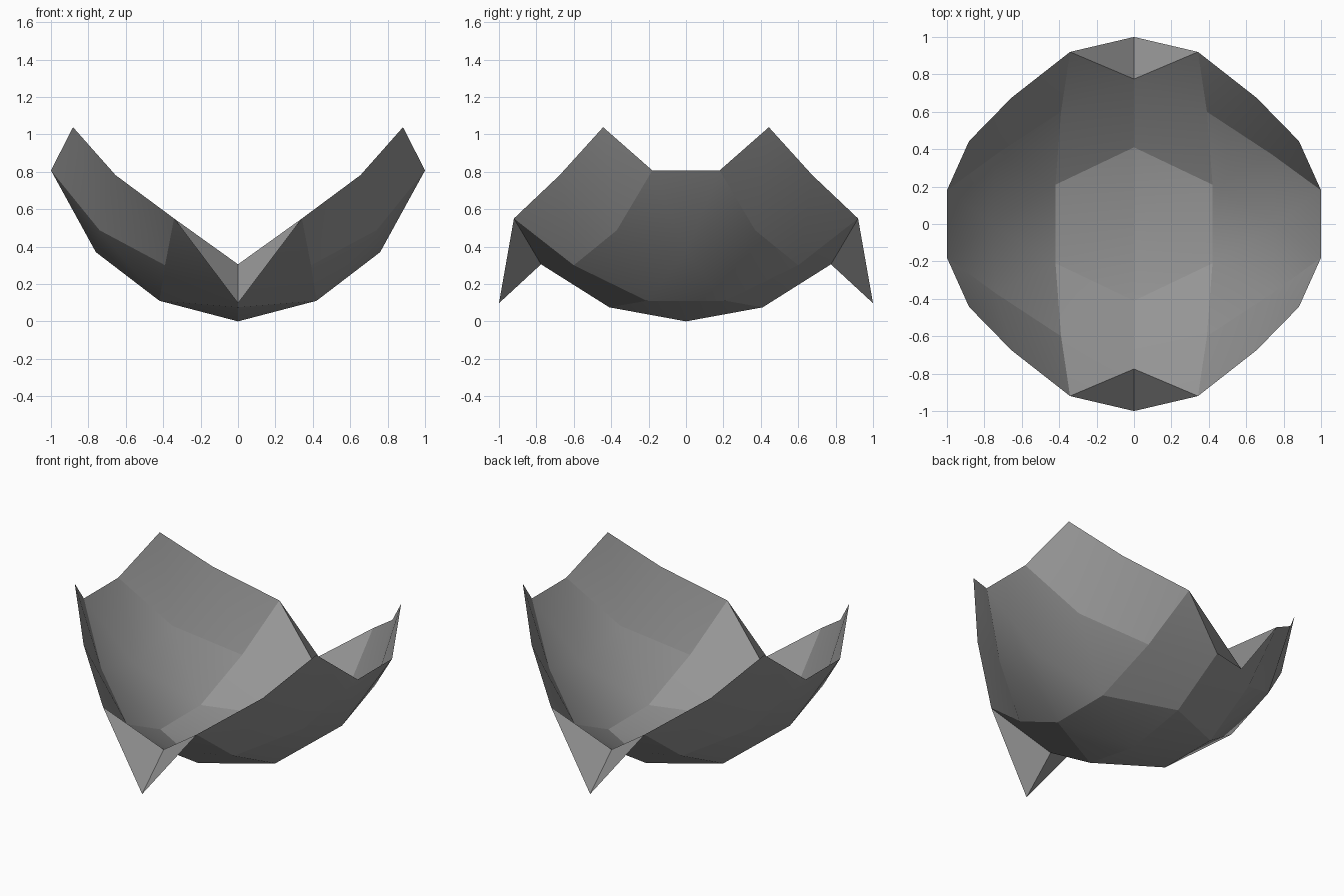
import bpy
import bmesh
import math

default = bpy.data.objects.get("Cube")
if default:
    bpy.data.objects.remove(default, do_unlink=True)

# One quarter of the faceted bowl; the rest is mirrored across x and y
POINTS = {
    "base": (0, 0, 0),
    "low_end": (0, 0.41, 0.075),
    "low_side": (0.42, 0.21, 0.11),
    "mid_end": (0.39, 0.60, 0.30),
    "mid_corner": (0.74, 0.37, 0.487),
    "mid_side": (0.76, 0, 0.37),
    "notch": (0, 0.775, 0.305),
    "rim_end": (0.342, 0.92, 0.55),
    "rim_corner": (0.655, 0.675, 0.782),
    "peak": (0.882, 0.443, 1.038),
    "rim_side": (1.0, 0.18, 0.807),
    "flap_tip": (0, 1.0, 0.097),
}
QUARTER = [
    "base low_end low_side", "low_end mid_end low_side",
    "low_end notch mid_end", "notch rim_end mid_end",
    "notch flap_tip rim_end", "mid_end rim_end rim_corner",
    "mid_end rim_corner mid_corner", "mid_corner rim_corner peak",
    "mid_corner peak rim_side", "mid_side mid_corner rim_side",
    "low_side mid_corner mid_side", "low_side mid_end mid_corner",
]
# Triangles that straddle y = 0: an apex on the plane and a mirrored pair
STRADDLE = [("base", "low_side", 1), ("mid_side", "low_side", -1), ("mid_side", "rim_side", 1)]

bm = bmesh.new()
cache = {}


def vert(name, sx, sy):
    x, y, z = POINTS[name]
    co = (x * sx if x else 0.0, y * sy if y else 0.0, z)
    if co not in cache:
        cache[co] = bm.verts.new(co)
    return cache[co]


def face(verts, flip):
    bm.faces.new(verts[::-1] if flip else verts)


for sx in (1, -1):
    for sy in (1, -1):
        for tri in QUARTER:
            face([vert(n, sx, sy) for n in tri.split()], sx * sy < 0)
    for apex, pair, turn in STRADDLE:
        face([vert(apex, sx, 1), vert(pair, sx, 1), vert(pair, sx, -1)], sx * turn < 0)

mesh = bpy.data.meshes.new("faceted_bowl")
bm.to_mesh(mesh)
bm.free()
bowl = bpy.data.objects.new("faceted_bowl", mesh)
bpy.context.collection.objects.link(bowl)

# Plain grey shell
grey = bpy.data.materials.new("grey")
grey.use_nodes = True
colour = (0.30, 0.30, 0.30, 1)
grey.diffuse_color = colour
grey.node_tree.nodes["Principled BSDF"].inputs["Base Color"].default_value = colour
mesh.materials.append(grey)

# Soft shading over shallow facets, crisp folds elsewhere
bpy.ops.object.select_all(action="DESELECT")
bowl.select_set(True)
bpy.context.view_layer.objects.active = bowl
bpy.ops.object.shade_smooth_by_angle(angle=math.radians(17))
